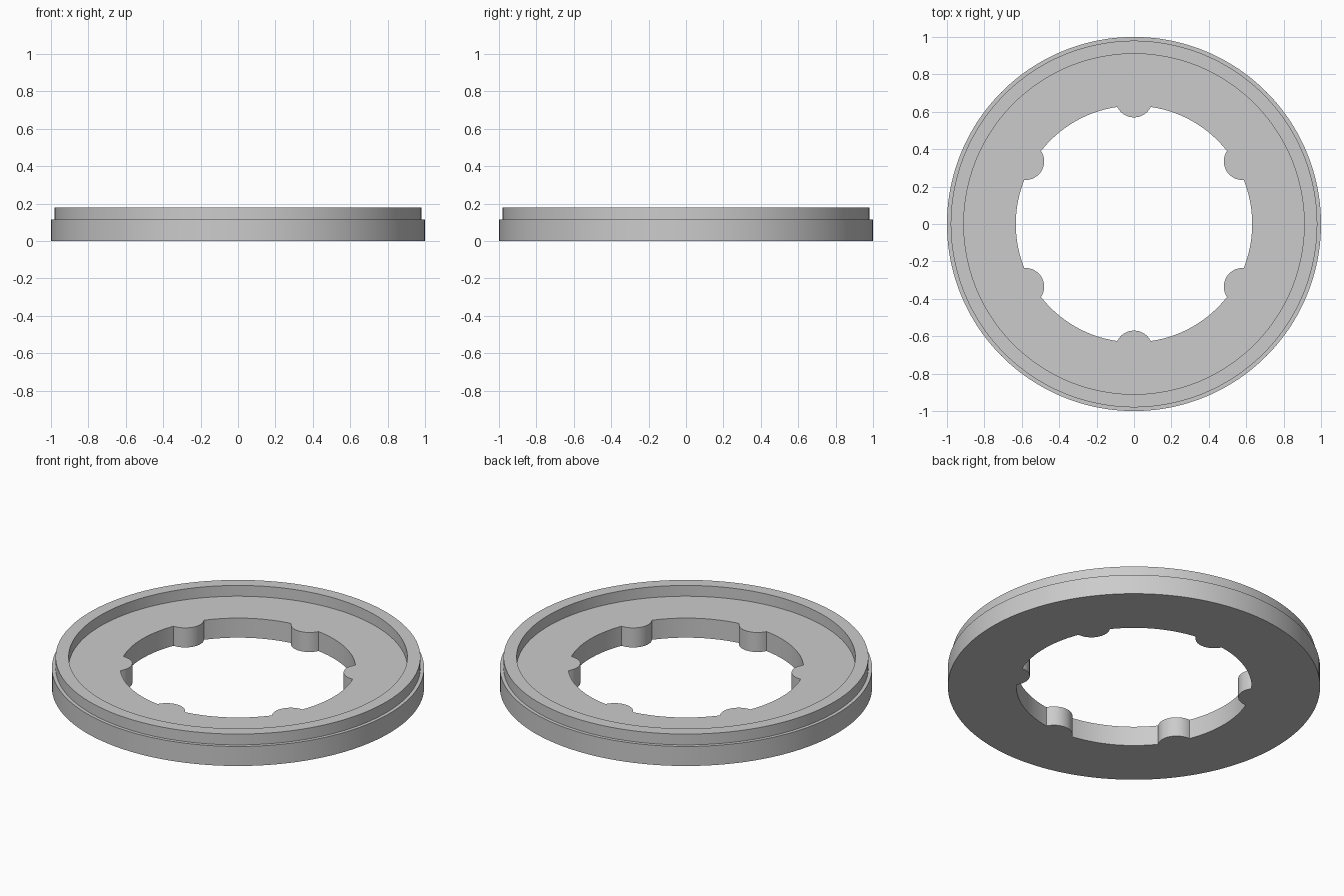
import bpy
import bmesh
from math import acos, atan2, cos, pi, radians, sin
from mathutils import Vector

cube = bpy.data.objects.get("Cube")
if cube:
    bpy.data.objects.remove(cube, do_unlink=True)

# Main dimensions
OUTER, RIM_OUT, RIM_IN, HOLE = 1.0, 0.98, 0.91, 0.632
FLOOR_Z, TOP_Z = 0.116, 0.18
LUGS, LUG_CENTRE, LUG_R = 6, 0.67, 0.1
LUG_STEPS, ARC_STEPS = 16, 20

grey = bpy.data.materials.new("plain grey")
grey.use_nodes = True
colour = (0.6, 0.6, 0.6, 1)
grey.diffuse_color = colour
grey.node_tree.nodes["Principled BSDF"].inputs["Base Color"].default_value = colour


def hole_outline():
    """Round hole with half-round lugs pointing inwards."""
    reach = (LUG_CENTRE**2 + HOLE**2 - LUG_R**2) / (2 * LUG_CENTRE)
    corner = acos(reach / HOLE)
    sweep = acos((LUG_CENTRE - reach) / LUG_R)
    pitch = 2 * pi / LUGS
    points = []
    for lug in range(LUGS):
        middle = pi / 2 + lug * pitch
        for i in range(LUG_STEPS + 1):
            t = sweep * (2 * i / LUG_STEPS - 1)
            x, y = LUG_CENTRE - LUG_R * cos(t), LUG_R * sin(t)
            points.append(Vector((x * cos(middle) - y * sin(middle),
                                  x * sin(middle) + y * cos(middle))))
        for i in range(1, ARC_STEPS):
            a = middle + corner + (pitch - 2 * corner) * i / ARC_STEPS
            points.append(Vector((HOLE * cos(a), HOLE * sin(a))))
    return points


outline = hole_outline()


def circle(radius):
    return [p.normalized() * radius for p in outline]


# Closed cross-section: each loop is joined to the next one
loops = [
    (outline, 0), (circle(OUTER), 0), (circle(OUTER), FLOOR_Z),
    (circle(RIM_OUT), FLOOR_Z), (circle(RIM_OUT), TOP_Z),
    (circle(RIM_IN), TOP_Z), (circle(RIM_IN), FLOOR_Z), (outline, FLOOR_Z),
]
bm = bmesh.new()
rings = [[bm.verts.new((p.x, p.y, z)) for p in pts] for pts, z in loops]
count = len(outline)
for k, ring in enumerate(rings):
    following = rings[(k + 1) % len(rings)]
    for i in range(count):
        j = (i + 1) % count
        bm.faces.new((ring[i], ring[j], following[j], following[i]))
bmesh.ops.recalc_face_normals(bm, faces=bm.faces)

mesh = bpy.data.meshes.new("lugged_ring")
bm.to_mesh(mesh)
bm.free()
mesh.materials.append(grey)
ring_object = bpy.data.objects.new("lugged_ring", mesh)
bpy.context.collection.objects.link(ring_object)

# Smooth round walls with crisp edges
bpy.ops.object.select_all(action="DESELECT")
ring_object.select_set(True)
bpy.context.view_layer.objects.active = ring_object
bpy.ops.object.shade_smooth_by_angle(angle=radians(30))
